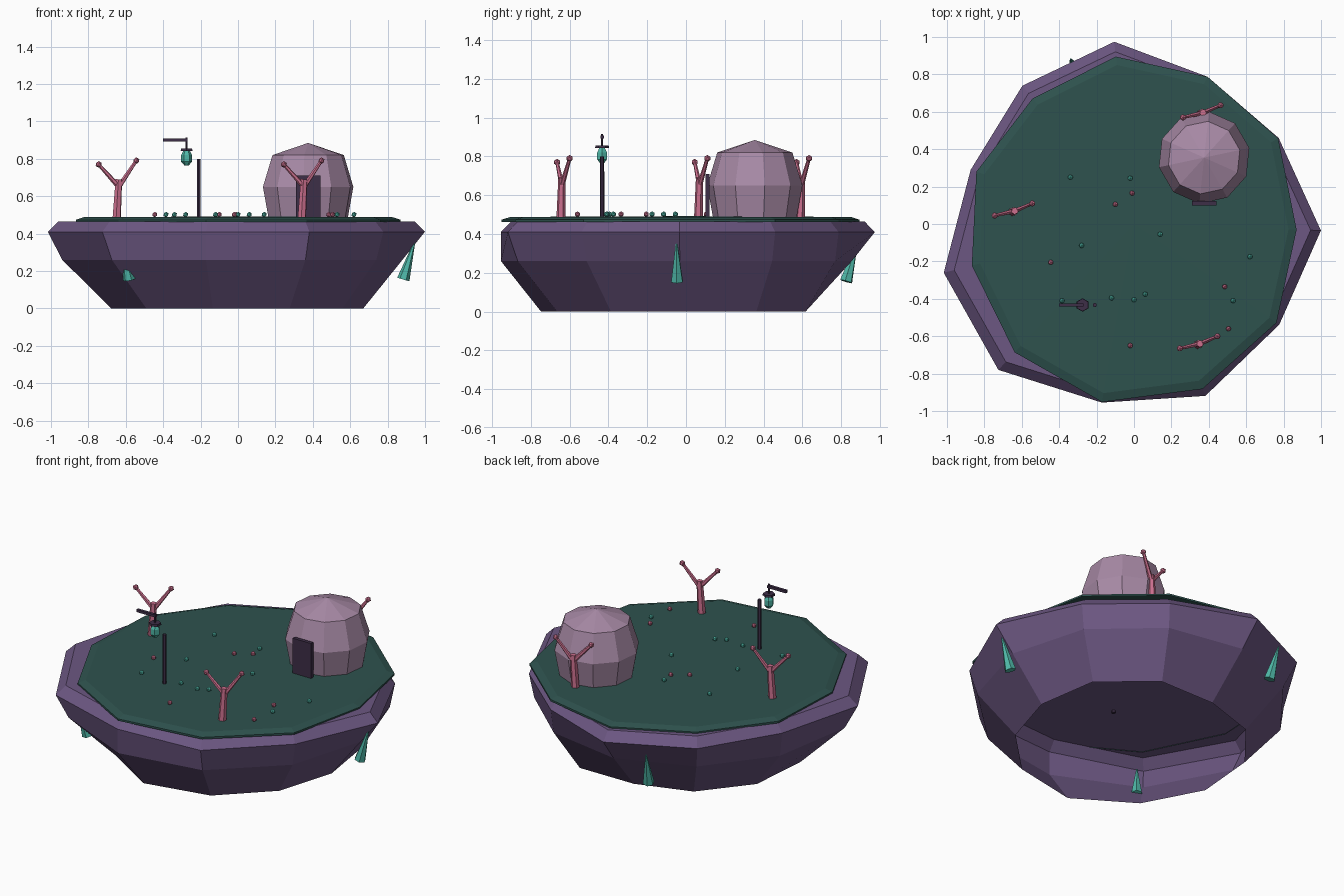
import bpy, bmesh
from math import cos, sin, radians, tau
from mathutils import Vector

if "Cube" in bpy.data.objects:
    bpy.data.objects.remove(bpy.data.objects["Cube"], do_unlink=True)


def make_material(name, red, green, blue):
    linear = [((c / 255 + 0.055) / 1.055) ** 2.4 for c in (red, green, blue)]
    material = bpy.data.materials.new(name)
    material.use_nodes = True
    material.diffuse_color = (*linear, 1)
    material.node_tree.nodes["Principled BSDF"].inputs["Base Color"].default_value = (*linear, 1)
    return material


ROCK = make_material("purple rock", 108, 87, 130)
MOSS = make_material("dark green moss", 46, 82, 78)
SHELL = make_material("dusty mauve", 168, 138, 166)
DARK = make_material("dark plum", 61, 46, 71)
PINK = make_material("coral pink", 205, 112, 143)
TEAL = make_material("glowing teal", 79, 184, 168)


def finish(bm, name, material, fix_normals=True):
    if fix_normals:
        bmesh.ops.recalc_face_normals(bm, faces=bm.faces)
    mesh = bpy.data.meshes.new(name)
    bm.to_mesh(mesh)
    bm.free()
    mesh.materials.append(material)
    obj = bpy.data.objects.new(name, mesh)
    bpy.context.scene.collection.objects.link(obj)
    return obj


def add_ring(bm, radii, z, centre=(0, 0), start=-2):
    count = len(radii)
    ring = []
    for i, r in enumerate(radii):
        a = radians(start) + tau * i / count
        ring.append(bm.verts.new((centre[0] + r * cos(a), centre[1] + r * sin(a), z)))
    return ring


def bridge(bm, low, high):
    count = len(low)
    for i in range(count):
        j = (i + 1) % count
        bm.faces.new((low[i], low[j], high[j], high[i]))


def fan(bm, ring, tip):
    top = bm.verts.new(tip)
    for i, v in enumerate(ring):
        bm.faces.new((v, ring[(i + 1) % len(ring)], top))


def add_rod(bm, start, end, r1, r2, sides=6):
    start, end = Vector(start), Vector(end)
    axis = end - start
    made = bmesh.ops.create_cone(bm, cap_ends=True, segments=sides, radius1=r1,
                                 radius2=r2, depth=axis.length)["verts"]
    turn = axis.to_track_quat("Z", "Y").to_matrix()
    for v in made:
        v.co = turn @ v.co + (start + end) / 2


def add_ball(bm, centre, radius):
    made = bmesh.ops.create_icosphere(bm, subdivisions=1, radius=radius)["verts"]
    bmesh.ops.translate(bm, verts=made, vec=centre)


def add_box(bm, low, high):
    low, high = Vector(low), Vector(high)
    for v in bmesh.ops.create_cube(bm, size=1)["verts"]:
        v.co = v.co * (high - low) + (low + high) / 2


# Floating rock: irregular rings, hollow and open underneath
rim = [1, .9, .88, .98, .95, .92, 1.05, 1.065, .97, .995, .945]
middle = [.88, .87, .86, .86, .87, .9, .97, .99, .97, .94, .9]
foot = [.67, .71, .69, .62, .65, .68, .7, .72, .76, .72, .68]
bm = bmesh.new()
rings = [add_ring(bm, foot, 0), add_ring(bm, middle, .26), add_ring(bm, rim, .41),
         add_ring(bm, [r * .945 for r in rim], .465)]
for low, high in zip(rings, rings[1:]):
    bridge(bm, low, high)
fan(bm, rings[-1], (0, 0, .465))
finish(bm, "floating_rock", ROCK, fix_normals=False)

# Moss plate
moss = [.87, .897, .88, .9, .863, .888, .895, .937, .967, .955, .927]
bm = bmesh.new()
edge = add_ring(bm, moss, .462)
lip = add_ring(bm, moss, .474)
top = add_ring(bm, [r * .95 for r in moss], .488)
bridge(bm, edge, lip)
bridge(bm, lip, top)
fan(bm, top, (0, 0, .492))
finish(bm, "moss_ground", MOSS, fix_normals=False)

# Faceted dome hut
HUT = (.375, .355)
bm = bmesh.new()
hut_rings = [add_ring(bm, [r] * 10, z, HUT, 12)
             for r, z in ((.215, .475), (.247, .65), (.195, .82))]
for low, high in zip(hut_rings, hut_rings[1:]):
    bridge(bm, low, high)
fan(bm, hut_rings[-1], (*HUT, .885))
finish(bm, "dome_hut", SHELL, fix_normals=False)

# Door slab
bm = bmesh.new()
add_box(bm, (.31, .1, .485), (.44, .122, .71))
finish(bm, "hut_door", DARK)

# Forked coral trees
for n, (x, y) in enumerate([(-.637, .07), (.353, -.64), (.37, .595)]):
    bm = bmesh.new()
    fork = Vector((x, y, .67))
    add_rod(bm, (x - .012, y - .005, .475), fork + Vector((0, 0, .02)), .024, .019)
    for offset in ((-.108, -.025, .1), (.093, .04, .12)):
        tip = fork + Vector(offset)
        add_rod(bm, fork - Vector((0, 0, .02)), tip, .014, .009)
        add_ball(bm, tip, .018)
    finish(bm, f"coral_tree_{n + 1}", PINK)

# Lamp post, arm and hanger
LAMP = Vector((-.275, -.433, 0))
bm = bmesh.new()
add_rod(bm, (-.21, LAMP.y, .45), (-.21, LAMP.y, .8), .012, .011)
finish(bm, "lamp_post", DARK)
bm = bmesh.new()
add_box(bm, (-.4, LAMP.y - .009, .892), (-.27, LAMP.y + .009, .908))
add_rod(bm, LAMP + Vector((0, 0, .84)), LAMP + Vector((0, 0, .915)), .006, .006)
add_rod(bm, LAMP + Vector((0, 0, .843)), LAMP + Vector((0, 0, .856)), .036, .034)
finish(bm, "lamp_arm", DARK)

# Lantern glass
bm = bmesh.new()
glass = [add_ring(bm, [r] * 6, z, LAMP.xy, 0)
         for r, z in ((.012, .765), (.029, .785), (.029, .82), (.016, .845))]
for low, high in zip(glass, glass[1:]):
    bridge(bm, low, high)
bm.faces.new(glass[0][::-1])
bm.faces.new(glass[-1])
finish(bm, "lantern_glass", TEAL)

# Crystals hanging under the rim
for n, angle in enumerate((-3, 111, 229)):
    out = Vector((cos(radians(angle)), sin(radians(angle)), 0))
    bm = bmesh.new()
    add_rod(bm, out * .885 + Vector((0, 0, .155)), out * .945 + Vector((0, 0, .355)), .034, .004)
    finish(bm, f"hanging_crystal_{n + 1}", TEAL)

# Scattered glowing buds
teal_spots = [(-.34, .25), (-.02, .245), (-.28, -.115), (.14, -.055), (.62, -.175),
              (-.385, -.41), (-.12, -.395), (0, -.405), (.06, -.375), (.53, -.41)]
pink_spots = [(-.01, .165), (-.1, .105), (-.445, -.205), (.485, -.335),
              (.505, -.56), (-.02, -.65)]
for name, spots, material in (("teal_buds", teal_spots, TEAL), ("pink_buds", pink_spots, PINK)):
    bm = bmesh.new()
    for x, y in spots:
        add_ball(bm, (x, y, .502), .015)
    finish(bm, name, material)
